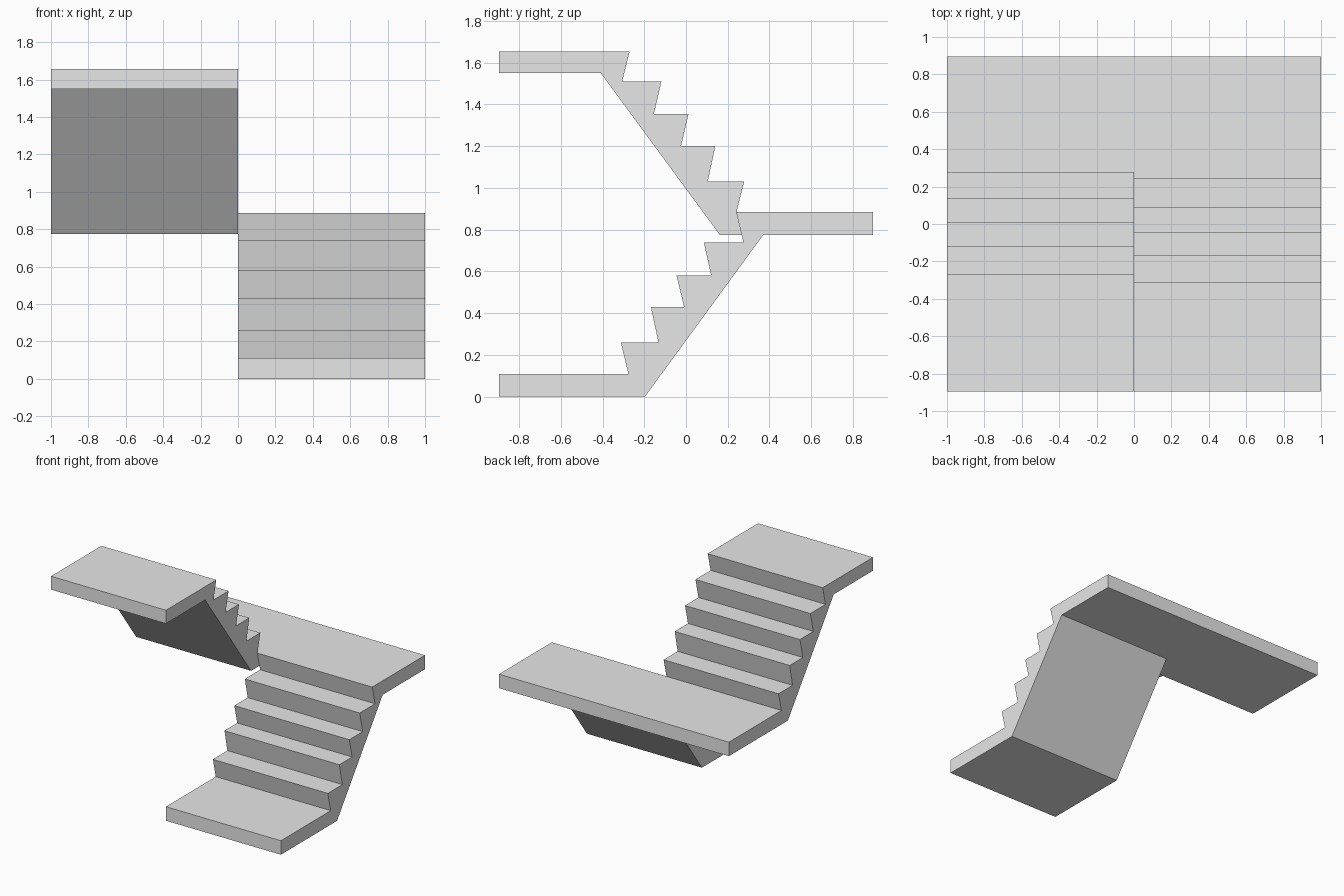
import bpy
import bmesh

# Remove the default cube
cube = bpy.data.objects.get("Cube")
if cube:
    bpy.data.objects.remove(cube, do_unlink=True)

# Single plain grey
grey = bpy.data.materials.new("plain_grey")
grey.use_nodes = True
colour = (0.8, 0.8, 0.8, 1)
grey.diffuse_color = colour
grey.node_tree.nodes["Principled BSDF"].inputs["Base Color"].default_value = colour

HALF_DEPTH = 0.895     # front and back limit of the landings
LANDING_Z = 0.775      # underside of the middle landing
LANDING_TOP = 0.885
JOIN_Y = 0.37          # where both flights meet the middle landing
LEAN = 0.036           # how far each riser leans back under its nosing


def prism(name, profile, x0, x1):
    """Extrude a (y, z) profile from x0 to x1."""
    bm = bmesh.new()
    face = bm.faces.new([bm.verts.new((x0, y, z)) for y, z in profile])
    out = bmesh.ops.extrude_face_region(bm, geom=[face])
    moved = [v for v in out["geom"] if isinstance(v, bmesh.types.BMVert)]
    bmesh.ops.translate(bm, verts=moved, vec=(x1 - x0, 0, 0))
    bmesh.ops.recalc_face_normals(bm, faces=bm.faces)
    mesh = bpy.data.meshes.new(name)
    bm.to_mesh(mesh)
    bm.free()
    mesh.materials.append(grey)
    obj = bpy.data.objects.new(name, mesh)
    bpy.context.collection.objects.link(obj)
    return obj


def risers(noses, levels, lean):
    """Sawtooth line: foot of each riser, then its overhanging nosing."""
    points = []
    for nose, low, high in zip(noses, levels, levels[1:]):
        points += [(nose + lean, low), (nose, high)]
    return points


# Lower flight with the bottom landing, climbing towards the back
lower_steps = risers([-0.312, -0.168, -0.045, 0.085],
                     [0.11, 0.26, 0.43, 0.58, 0.74], LEAN)
lower = [(JOIN_Y, LANDING_Z), (-0.197, 0), (-HALF_DEPTH, 0), (-HALF_DEPTH, 0.11)]
lower += lower_steps + [(0.275, 0.74), (0.24, LANDING_TOP), (JOIN_Y, LANDING_TOP)]
prism("lower_flight", lower, 0, 1)

# Upper flight with the top landing, climbing towards the front
upper_steps = risers([0.278, 0.14, 0.012, -0.118, -0.27],
                     [LANDING_TOP, 1.03, 1.2, 1.355, 1.51, 1.655], -LEAN)
upper = [(JOIN_Y, LANDING_Z), (JOIN_Y, LANDING_TOP)] + upper_steps
upper += [(-HALF_DEPTH, 1.655), (-HALF_DEPTH, 1.55), (-0.408, 1.55), (0.162, LANDING_Z)]
prism("upper_flight", upper, -1, 0)

# Middle landing spanning both flights
prism("middle_landing",
      [(JOIN_Y, LANDING_Z), (HALF_DEPTH, LANDING_Z),
       (HALF_DEPTH, LANDING_TOP), (JOIN_Y, LANDING_TOP)], -1, 1)
